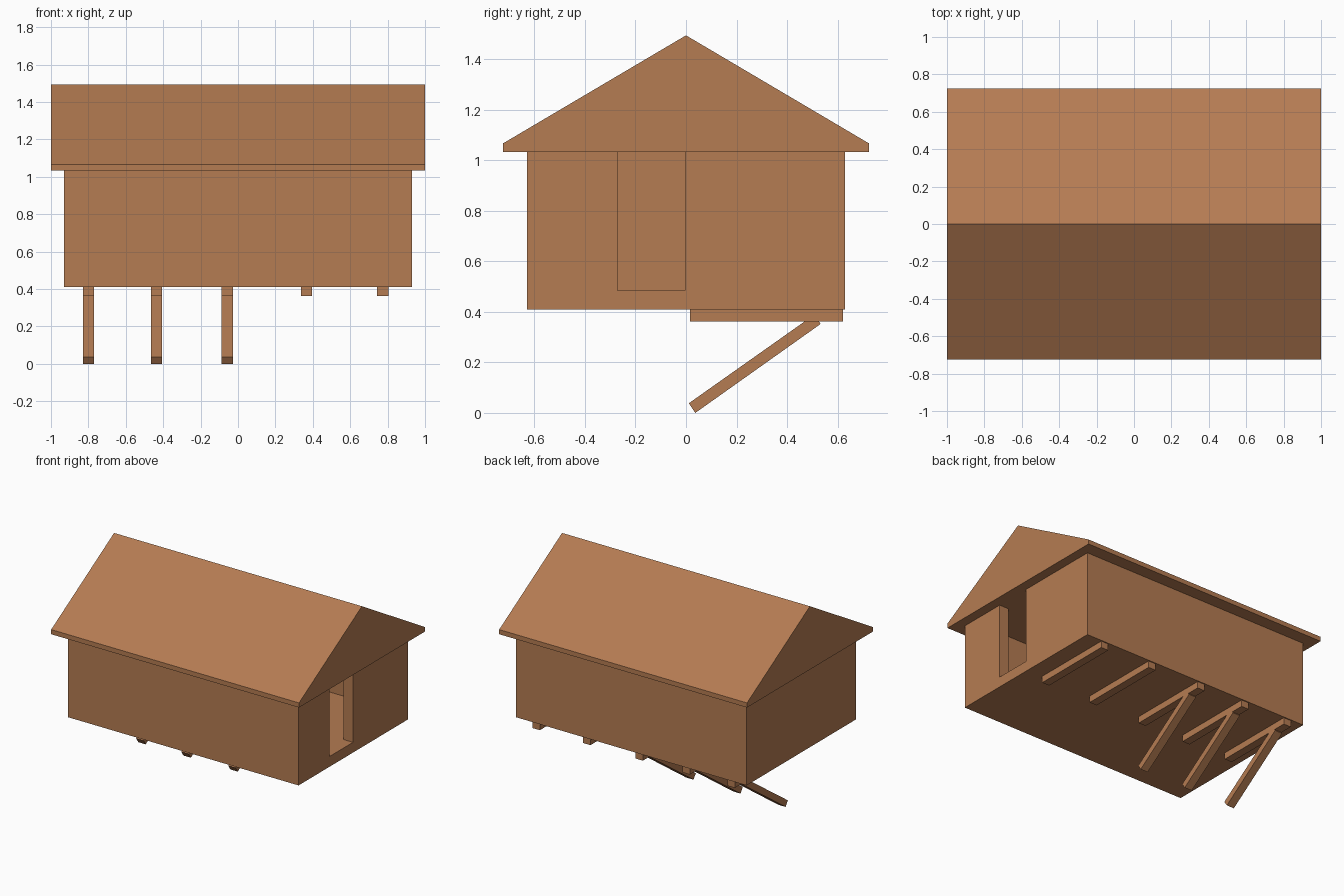
import bpy, bmesh

if "Cube" in bpy.data.objects:
    bpy.data.objects.remove(bpy.data.objects["Cube"])

wood = bpy.data.materials.new("wood")
wood.diffuse_color = (0.46, 0.20, 0.085, 1)
wood.use_nodes = True
wood.node_tree.nodes["Principled BSDF"].inputs["Base Color"].default_value = wood.diffuse_color


def prism(name, profile, x0, x1):
    """Extrude a (y, z) profile along x."""
    bm = bmesh.new()
    face = bm.faces.new([bm.verts.new((x0, y, z)) for y, z in profile])
    ext = bmesh.ops.extrude_face_region(bm, geom=[face])["geom"]
    verts = [v for v in ext if isinstance(v, bmesh.types.BMVert)]
    bmesh.ops.translate(bm, verts=verts, vec=(x1 - x0, 0, 0))
    bmesh.ops.recalc_face_normals(bm, faces=bm.faces)
    mesh = bpy.data.meshes.new(name)
    bm.to_mesh(mesh)
    bm.free()
    mesh.materials.append(wood)
    obj = bpy.data.objects.new(name, mesh)
    bpy.context.collection.objects.link(obj)
    return obj


def box(name, x0, x1, y0, y1, z0, z1):
    return prism(name, [(y0, z0), (y1, z0), (y1, z1), (y0, z1)], x0, x1)


def cut(target, cutter):
    """Subtract the cutter from the target and discard it."""
    cutter.hide_render = True
    mod = target.modifiers.new("cut", "BOOLEAN")
    mod.operation, mod.solver, mod.object = "DIFFERENCE", "EXACT", cutter
    bpy.context.view_layer.objects.active = target
    bpy.ops.object.modifier_apply(modifier=mod.name)
    bpy.data.objects.remove(cutter)


# Hollow cabin body with floor and a doorway in the right wall
base, top, wall = 0.41, 1.033, 0.077
floor = 0.485
cabin = box("cabin_walls", -0.93, 0.93, -0.63, 0.63, base, top)
cut(cabin, box("room_cutter", -0.93 + wall, 0.93 - wall,
               -0.63 + wall, 0.63 - wall, floor, 1.2))
cut(cabin, box("door_cutter", 0.7, 1.1, -0.272, -0.003, floor, 1.2))

# Gable roof with short vertical eaves
prism("gable_roof", [(-0.725, top), (0.725, top), (0.725, 1.067),
                     (0, 1.495), (-0.725, 1.067)], -1, 1)

# Joists under the floor; the three on the left rest on slanted struts
strut = [(0.037, 0.0), (0.533, 0.352), (0.508, 0.389), (0.011, 0.038)]
for i, x in enumerate((-0.80, -0.436, -0.057, 0.366, 0.774)):
    box(f"floor_joist_{i + 1}", x - 0.03, x + 0.03, 0.015, 0.622, 0.362, base)
    if i < 3:
        prism(f"slanted_strut_{i + 1}", strut, x - 0.03, x + 0.03)
